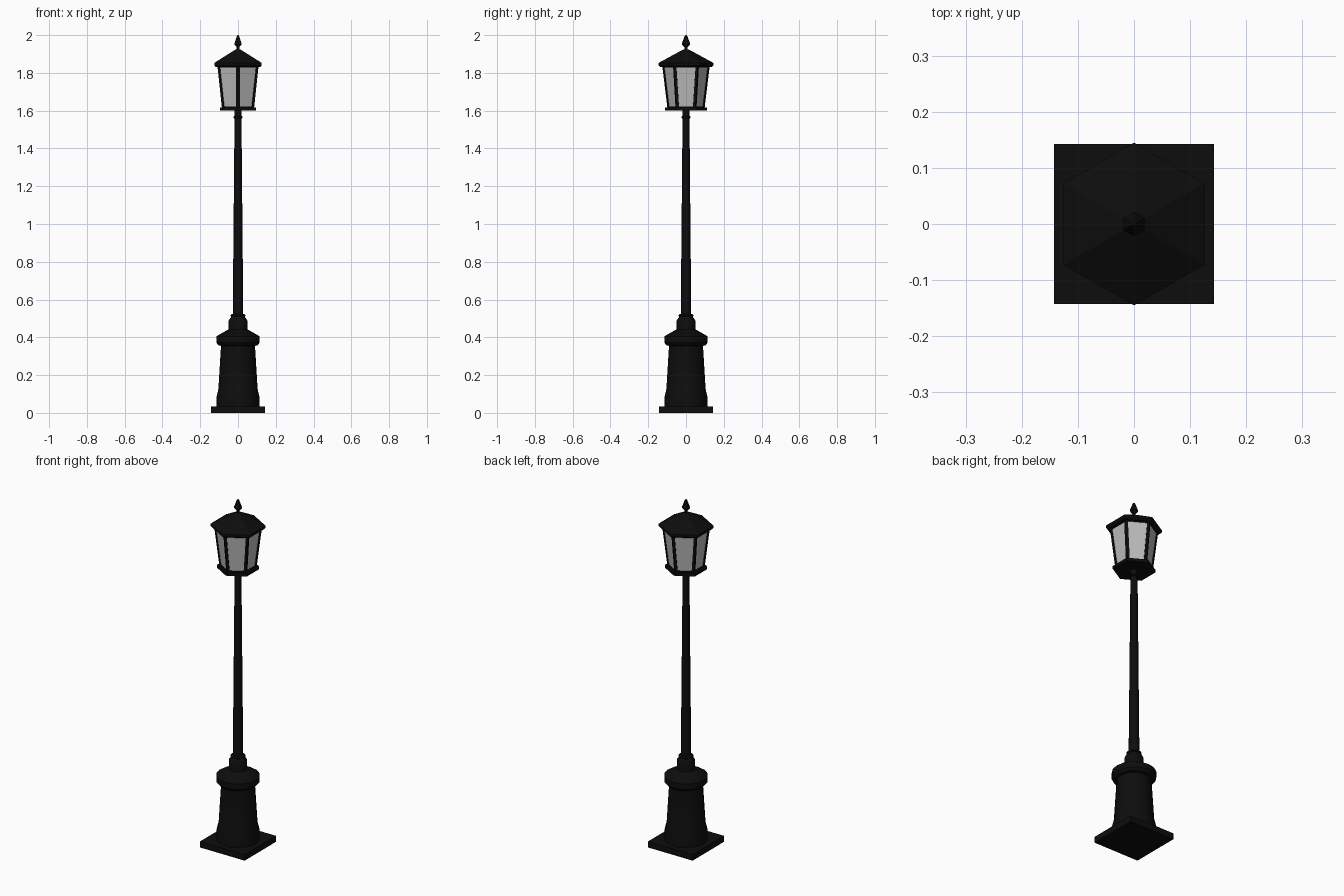
import bpy, bmesh, math

cube = bpy.data.objects.get("Cube")
if cube:
    bpy.data.objects.remove(cube, do_unlink=True)


def make_material(name, colour):
    mat = bpy.data.materials.new(name)
    mat.use_nodes = True
    mat.diffuse_color = colour
    mat.node_tree.nodes["Principled BSDF"].inputs["Base Color"].default_value = colour
    return mat


iron = make_material("black iron", (0.004, 0.004, 0.004, 1))
glass = make_material("pale glass", (0.5, 0.5, 0.5, 1))


def add_object(name, bm, smooth=False):
    bmesh.ops.recalc_face_normals(bm, faces=bm.faces)
    mesh = bpy.data.meshes.new(name)
    bm.to_mesh(mesh)
    bm.free()
    obj = bpy.data.objects.new(name, mesh)
    bpy.context.collection.objects.link(obj)
    mesh.materials.append(iron)
    if smooth:
        bpy.ops.object.select_all(action="DESELECT")
        obj.select_set(True)
        bpy.context.view_layer.objects.active = obj
        bpy.ops.object.shade_smooth_by_angle(angle=math.radians(35))
    return obj


def lathe(profile, sides):
    """Closed solid of (radius, height) rings; one corner points to the front."""
    bm = bmesh.new()
    rings = []
    for r, z in profile:
        angles = [math.tau * i / sides - math.pi / 2 for i in range(sides)]
        rings.append([bm.verts.new((r * math.cos(a), r * math.sin(a), z)) for a in angles])
    for low, high in zip(rings, rings[1:]):
        for i in range(sides):
            j = (i + 1) % sides
            bm.faces.new((low[i], low[j], high[j], high[i]))
    bm.faces.new(rings[0][::-1])
    bm.faces.new(rings[-1])
    return bm


# Square foot plate
bm = bmesh.new()
bmesh.ops.create_cube(bm, size=1)
bmesh.ops.scale(bm, vec=(0.286, 0.286, 0.035), verts=bm.verts)
bmesh.ops.translate(bm, vec=(0, 0, 0.0175), verts=bm.verts)
add_object("foot_plate", bm)

# Flared pedestal with a collar and neck
add_object("pedestal", lathe([
    (0.115, 0.03), (0.115, 0.08), (0.104, 0.125), (0.09, 0.355),
    (0.104, 0.358), (0.115, 0.372), (0.115, 0.405), (0.06, 0.437),
    (0.049, 0.442), (0.049, 0.49), (0.034, 0.512)], 16), True)

# Tapered pole and its rings
add_object("pole", lathe([(0.028, 0.5), (0.018, 1.605)], 16), True)
for name, r, z in (("lower_ring", 0.039, 0.516), ("upper_ring", 0.025, 1.565)):
    add_object(name, lathe([(r - 0.006, z - 0.007), (r, z - 0.003),
                            (r, z + 0.003), (r - 0.006, z + 0.007)], 16), True)

# Six-sided lantern
add_object("lantern_floor", lathe([(0.111, 1.6), (0.111, 1.616)], 6))
bm = lathe([(0.098, 1.61), (0.126, 1.84)], 6)
panes = [f for f in bm.faces if len(f.verts) == 4]
bmesh.ops.recalc_face_normals(bm, faces=bm.faces)
bmesh.ops.inset_individual(bm, faces=panes, thickness=0.017)
bmesh.ops.inset_individual(bm, faces=panes, thickness=0.0005, depth=-0.005)
for pane in panes:
    pane.material_index = 1
lantern = add_object("lantern_body", bm)
lantern.data.materials.append(glass)

# Roof and finial
add_object("roof", lathe([(0.136, 1.832), (0.145, 1.84), (0.145, 1.853),
                          (0.02, 1.921), (0.012, 1.925)], 6))
add_object("finial", lathe([(0.009, 1.915), (0.009, 1.937), (0.022, 1.95),
                            (0.02, 1.96), (0.007, 1.995), (0.003, 2.0)], 6))
